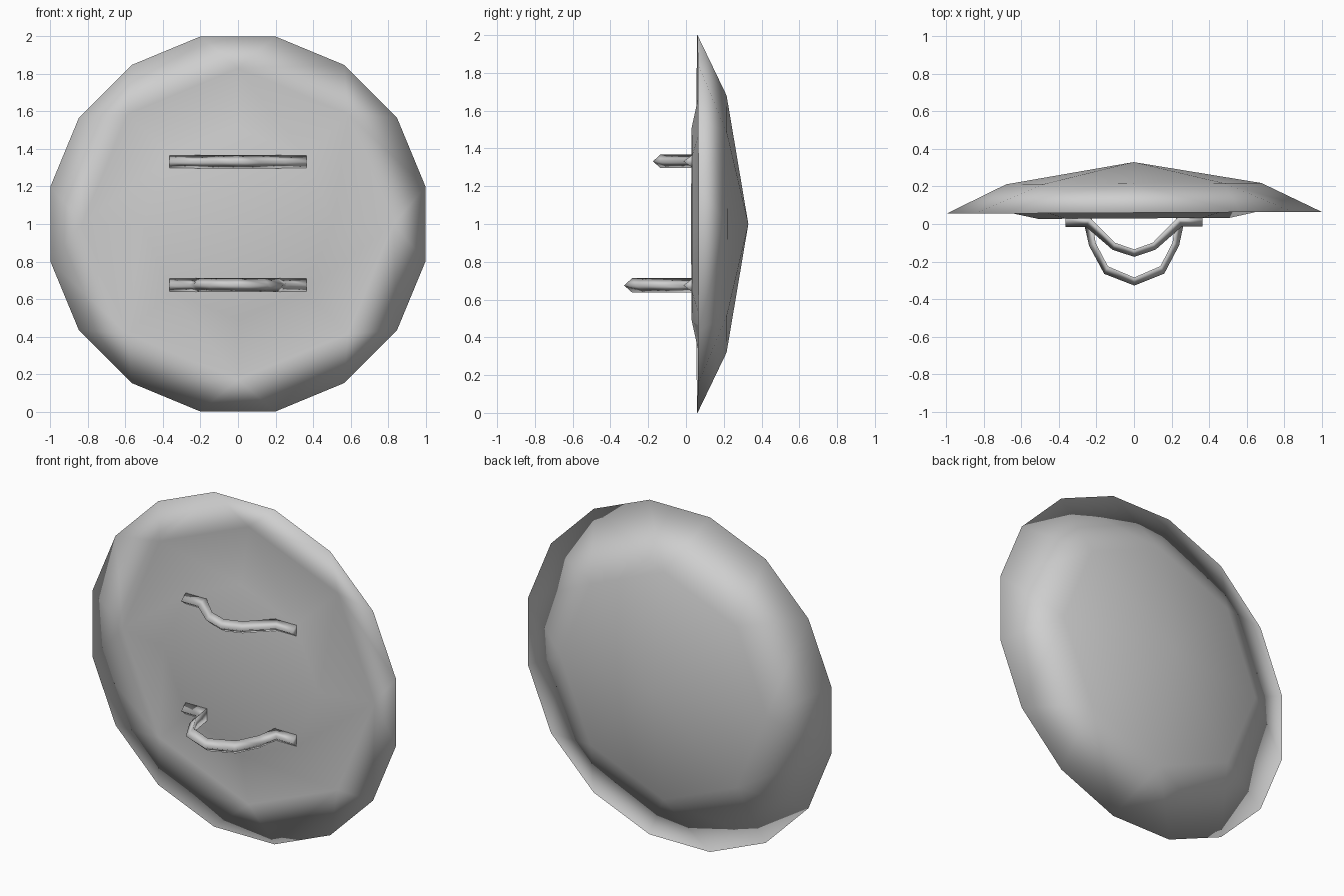
import bpy
import bmesh
from math import sin, cos, tau, radians
from mathutils import Matrix, Vector

cube = bpy.data.objects.get("Cube")
if cube:
    bpy.data.objects.remove(cube, do_unlink=True)

GREY = (0.62, 0.62, 0.62, 1)
grey = bpy.data.materials.new("plain_grey")
grey.use_nodes = True
grey.diffuse_color = GREY
grey.node_tree.nodes["Principled BSDF"].inputs["Base Color"].default_value = GREY

CENTRE_Z = 1.0
TILT = Matrix.Rotation(radians(0.3), 4, "Z")


def finish(bm, name):
    """Turn a bmesh into a smooth grey object."""
    bmesh.ops.recalc_face_normals(bm, faces=bm.faces)
    bm.transform(TILT)
    mesh = bpy.data.meshes.new(name)
    bm.to_mesh(mesh)
    bm.free()
    mesh.materials.append(grey)
    for poly in mesh.polygons:
        poly.use_smooth = True
    obj = bpy.data.objects.new(name, mesh)
    bpy.context.collection.objects.link(obj)
    return obj


def ring(bm, count, radius, y, offset=0.0):
    """Circle of vertices facing the y axis."""
    return [bm.verts.new((radius * sin((i + offset) * tau / count), y,
                          CENTRE_Z + radius * cos((i + offset) * tau / count)))
            for i in range(count)]


def rim_to_octagon(bm, rim, octagon):
    """Join the sixteen-sided rim to an eight-sided ring."""
    for k in range(8):
        here, following = octagon[k], octagon[(k + 1) % 8]
        bm.faces.new((here, rim[2 * k - 1], rim[2 * k]))
        bm.faces.new((here, rim[2 * k], rim[2 * k + 1], following))


# Shield body: pointed back, thin rim, shallow groove and raised front plate
bm = bmesh.new()
rim = ring(bm, 16, 1.0196, 0.06, 0.5)
shoulder = ring(bm, 8, 0.68, 0.215)
groove = ring(bm, 8, 0.83, 0.1)
plate = ring(bm, 8, 0.51, 0.03)
apex = bm.verts.new((0, 0.33, CENTRE_Z))
rim_to_octagon(bm, rim, shoulder)
rim_to_octagon(bm, rim, groove)
for k in range(8):
    n = (k + 1) % 8
    bm.faces.new((shoulder[k], shoulder[n], apex))
    bm.faces.new((groove[k], groove[n], plate[n], plate[k]))
bm.faces.new(plate)
finish(bm, "shield_body")


def strap(name, z, half_width, base, ridge):
    """Triangular strap; base and ridge are (x, y) points of one half."""
    def mirrored(points):
        return points + [(-x, y) for x, y in reversed(points[:-1])]
    bm = bmesh.new()
    sections = []
    for (bx, by), (rx, ry) in zip(mirrored(base), mirrored(ridge)):
        sections.append([bm.verts.new(Vector(p)) for p in
                         ((bx, by, z + half_width), (rx, ry, z),
                          (bx, by, z - half_width))])
    for a, b in zip(sections, sections[1:]):
        for i in range(3):
            j = (i + 1) % 3
            bm.faces.new((a[i], a[j], b[j], b[i]))
    bm.faces.new(sections[0])
    bm.faces.new(sections[-1])
    finish(bm, name)


# Upper arm strap, shallow
strap("upper_strap", 1.332, 0.036,
      [(-0.365, 0.035), (-0.235, 0.035), (-0.1, -0.1), (0, -0.135)],
      [(-0.365, -0.015), (-0.255, -0.015), (-0.115, -0.137), (0, -0.175)])

# Lower hand strap, deep
strap("lower_strap", 0.675, 0.038,
      [(-0.365, 0.035), (-0.225, 0.035), (-0.205, -0.1), (-0.14, -0.225), (0, -0.285)],
      [(-0.365, -0.015), (-0.262, -0.015), (-0.24, -0.115), (-0.16, -0.265), (0, -0.328)])
